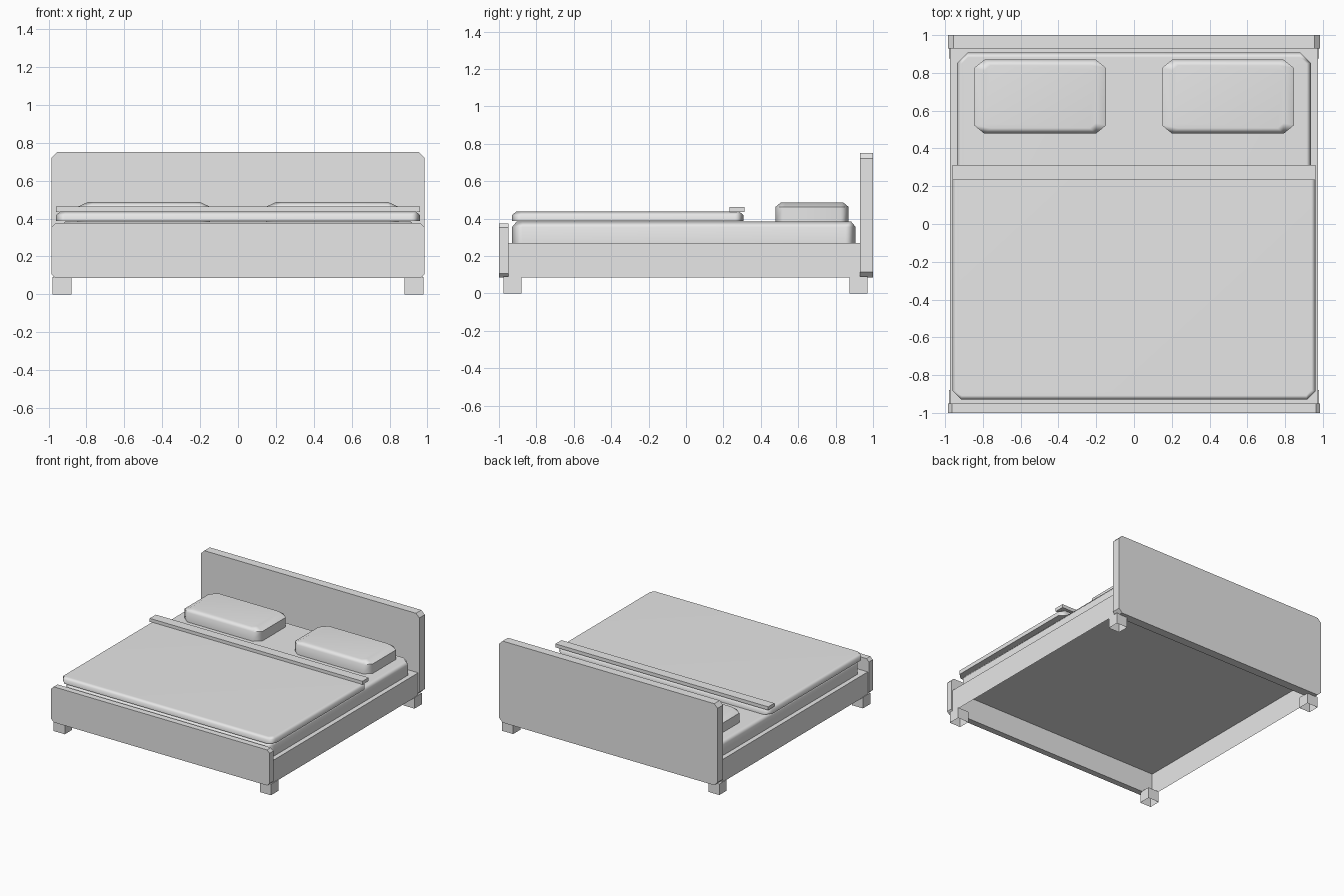
import bpy
import bmesh
import math
from mathutils import Vector

cube = bpy.data.objects.get("Cube")
if cube:
    bpy.data.objects.remove(cube, do_unlink=True)

GREY = (0.8, 0.8, 0.8, 1.0)
mat = bpy.data.materials.new("plain grey")
mat.use_nodes = True
mat.diffuse_color = GREY
mat.node_tree.nodes["Principled BSDF"].inputs["Base Color"].default_value = GREY


def octagon(u0, u1, v0, v1, cu, cv):
    """Rectangle outline with its corners cut off by cu and cv."""
    if cu == 0:
        return [(u0, v0), (u1, v0), (u1, v1), (u0, v1)]
    return [(u0 + cu, v0), (u1 - cu, v0), (u1, v0 + cv), (u1, v1 - cv),
            (u1 - cu, v1), (u0 + cu, v1), (u0, v1 - cv), (u0, v0 + cv)]


def loft(name, rings, start_cap=True, end_cap=True, smooth=False):
    """Skin a stack of matching rings into one object."""
    bm = bmesh.new()
    loops = [[bm.verts.new(Vector(p)) for p in ring] for ring in rings]
    for a, b in zip(loops, loops[1:]):
        for i in range(len(a)):
            j = (i + 1) % len(a)
            bm.faces.new((a[i], a[j], b[j], b[i]))
    if start_cap:
        bm.faces.new(loops[0][::-1])
    if end_cap:
        bm.faces.new(loops[-1])
    mesh = bpy.data.meshes.new(name)
    bm.to_mesh(mesh)
    bm.free()
    mesh.materials.append(mat)
    obj = bpy.data.objects.new(name, mesh)
    bpy.context.collection.objects.link(obj)
    if smooth:
        bpy.ops.object.select_all(action='DESELECT')
        obj.select_set(True)
        bpy.context.view_layer.objects.active = obj
        bpy.ops.object.shade_smooth_by_angle(angle=math.radians(60))
        weighted = obj.modifiers.new("flat tops", 'WEIGHTED_NORMAL')
        weighted.keep_sharp = True
    return obj


def block(name, x, y, z, bottom=True, top=True):
    """Plain box."""
    outline = octagon(*x, *y, 0, 0)
    return loft(name, [[(u, v, h) for u, v in outline] for h in z], bottom, top)


def cushion(name, x, y, z, corner, inset, drop):
    """Box with cut corners and a softened top edge."""
    cu, cv = corner
    iu, iv = inset
    base = octagon(*x, *y, cu, cv)
    crown = octagon(x[0] + iu, x[1] - iu, y[0] + iv, y[1] - iv, cu * 0.6, cv * 0.6)
    rings = [[(u, v, z[0]) for u, v in base],
             [(u, v, z[1] - drop) for u, v in base],
             [(u, v, z[1]) for u, v in crown]]
    return loft(name, rings, smooth=True)


def board(name, y, top, cut):
    """Upright end panel with cut corners."""
    outline = octagon(-0.985, 0.985, 0.085, top, cut, cut)
    return loft(name, [[(u, d, v) for u, v in outline] for d in reversed(y)])


# Bed frame, open underneath
board("headboard", (0.93, 1.0), 0.75, 0.03)
board("footboard", (-1.0, -0.95), 0.375, 0.022)
block("bed_frame", (-0.975, 0.975), (-0.95, 0.93), (0.085, 0.27), bottom=False)

# Hollow legs
for side, sx in (("right", -1), ("left", 1)):
    x = sorted((sx * 0.88, sx * 0.98))
    block(f"front_{side}_leg", x, (-0.975, -0.88), (0, 0.09), bottom=False)
    block(f"back_{side}_leg", x, (0.875, 0.97), (0, 0.09), bottom=False)

# Bedding
cushion("mattress", (-0.937, 0.937), (-0.93, 0.907), (0.265, 0.385),
        (0.055, 0.055), (0.025, 0.025), 0.03)
cushion("blanket", (-0.96, 0.96), (-0.93, 0.307), (0.386, 0.437),
        (0.045, 0.045), (0.022, 0.022), 0.018)
block("blanket_fold", (-0.96, 0.96), (0.233, 0.312), (0.435, 0.463))
for side, sx in (("right", -1), ("left", 1)):
    cushion(f"{side}_pillow", sorted((sx * 0.147, sx * 0.847)), (0.478, 0.87),
            (0.384, 0.487), (0.055, 0.045), (0.055, 0.03), 0.025)
